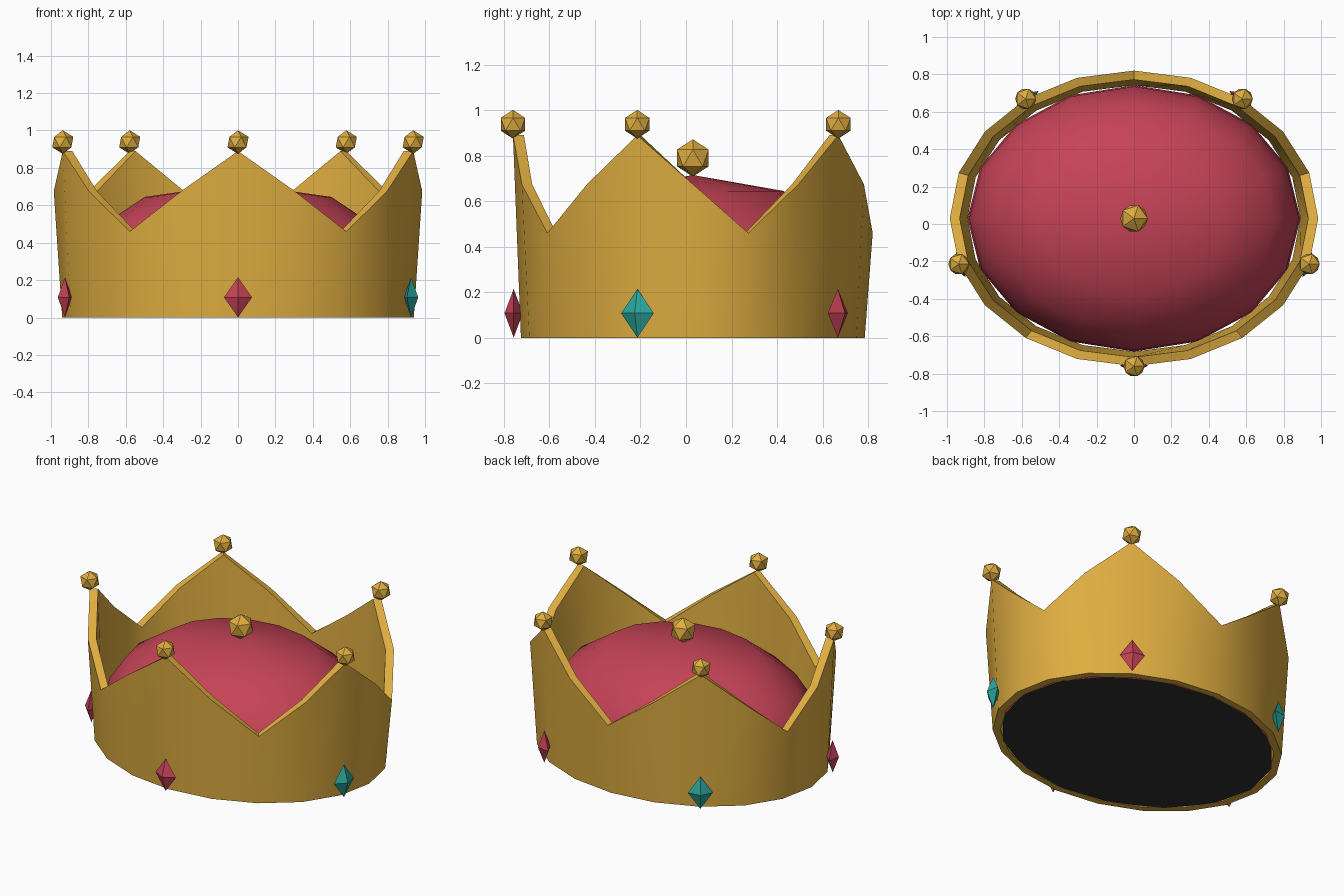
import bpy, bmesh, math
from mathutils import Matrix, Vector

if "Cube" in bpy.data.objects:
    bpy.data.objects.remove(bpy.data.objects["Cube"])

CY = 0.03          # centre of the oval in y
SEG = 20           # four wall segments for each of five points


def material(name, rgb):
    m = bpy.data.materials.new(name)
    m.diffuse_color = (*rgb, 1)
    m.use_nodes = True
    m.node_tree.nodes["Principled BSDF"].inputs["Base Color"].default_value = m.diffuse_color
    return m


gold = material("gold", (0.74, 0.42, 0.052))
red = material("red", (0.56, 0.056, 0.094))
teal = material("teal", (0.023, 0.39, 0.34))
dark = material("dark", (0.028, 0.028, 0.031))


def finish(bm, name, mat, smooth=None):
    bmesh.ops.recalc_face_normals(bm, faces=bm.faces)
    me = bpy.data.meshes.new(name)
    bm.to_mesh(me)
    bm.free()
    me.materials.append(mat)
    ob = bpy.data.objects.new(name, me)
    bpy.context.collection.objects.link(ob)
    if smooth:
        bpy.ops.object.select_all(action='DESELECT')
        ob.select_set(True)
        bpy.context.view_layer.objects.active = ob
        bpy.ops.object.shade_smooth_by_angle(angle=math.radians(smooth))
    return ob


def oval(a, rx, ry, z):
    return Vector((rx * math.cos(a), CY + ry * math.sin(a), z))


# Crown wall: closed loop of outer/inner, bottom/zigzag-top sections
bm = bmesh.new()
rim = (0.89, 0.675, 0.46, 0.675)
sections = []
for i in range(SEG):
    a = -math.pi / 2 + 2 * math.pi * i / SEG
    z = rim[i % 4]
    pts = (oval(a, 0.94, 0.755, 0), oval(a, 0.985, 0.79, z),
           oval(a, 0.932, 0.742, z), oval(a, 0.89, 0.712, 0))
    sections.append([bm.verts.new(p) for p in pts])
for i in range(SEG):
    s, t = sections[i], sections[(i + 1) % SEG]
    for j in range(4):
        k = (j + 1) % 4
        bm.faces.new((s[j], t[j], t[k], s[k]))
finish(bm, "crown_wall", gold, 35)

# Cushion dome: lathe of a short profile (radius factor, height)
bm = bmesh.new()
N = 16
profile = ((1.0, 0.0), (0.99, 0.2), (0.95, 0.34), (0.84, 0.48), (0.56, 0.645))
rings = [[bm.verts.new(oval(2 * math.pi * i / N, 0.89 * r, 0.712 * r, z))
          for i in range(N)] for r, z in profile]
pole = bm.verts.new((0, CY, 0.715))
for lo, hi in zip(rings, rings[1:]):
    for i in range(N):
        k = (i + 1) % N
        bm.faces.new((lo[i], lo[k], hi[k], hi[i]))
for i in range(N):
    bm.faces.new((rings[-1][i], rings[-1][(i + 1) % N], pole))
finish(bm, "cushion", red, 80)

# Dark underside of the cushion
bm = bmesh.new()
f = bm.faces.new([bm.verts.new(oval(-2 * math.pi * i / N, 0.89, 0.712, 0.0))
                  for i in range(N)])
me = bpy.data.meshes.new("underside")
bm.to_mesh(me)
bm.free()
me.materials.append(dark)
bpy.context.collection.objects.link(bpy.data.objects.new("underside", me))


# Faceted balls
def ball(name, loc, r, turn=0.0):
    bm = bmesh.new()
    bmesh.ops.create_icosphere(
        bm, subdivisions=1, radius=r,
        matrix=Matrix.Translation(loc) @ Matrix.Rotation(turn, 4, 'Z'))
    finish(bm, name, gold)


ball("cushion_ball", Vector((0, CY, 0.79)), 0.082)


# Gems: stretched octahedra facing outwards
def gem(name, loc, turn, mat):
    bm = bmesh.new()
    mid = [bm.verts.new(p) for p in
           ((0.04, 0, 0), (0, 0.075, 0), (-0.04, 0, 0), (0, -0.075, 0))]
    for z in (0.107, -0.107):
        tip = bm.verts.new((0, 0, z))
        for i in range(4):
            bm.faces.new((mid[i], mid[(i + 1) % 4], tip))
    bm.transform(Matrix.Translation(loc) @ Matrix.Rotation(turn, 4, 'Z'))
    finish(bm, name, mat)


for i in range(5):
    a = math.radians(-90 + 72 * i)
    ball(f"point_ball_{i + 1}", oval(a, 0.985, 0.79, 0.938), 0.063)
    gem(f"gem_{i + 1}", oval(a, 0.973, 0.787, 0.108), a, teal if i % 2 else red)
